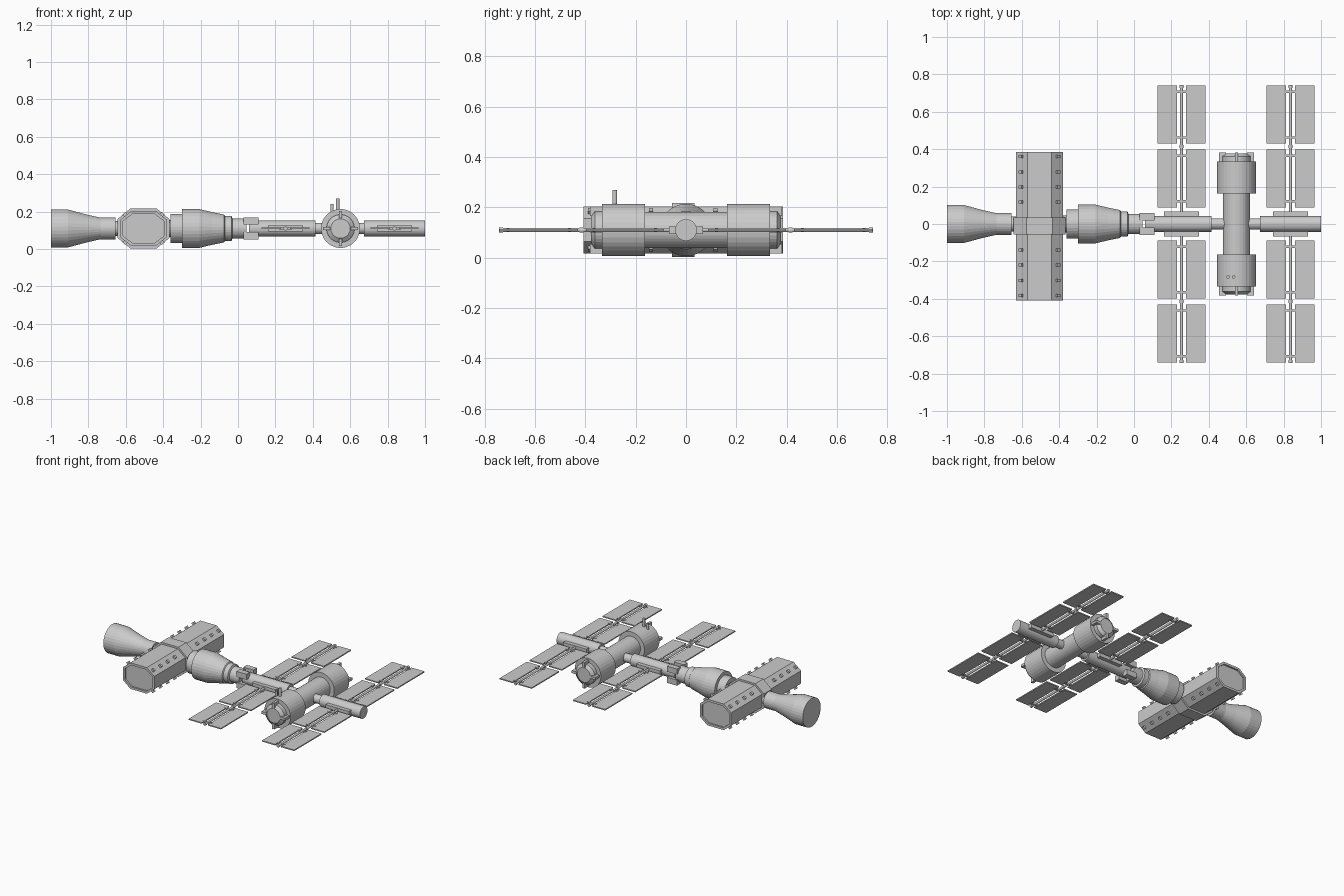
import bpy, bmesh, math
from mathutils import Matrix, Vector

if "Cube" in bpy.data.objects:
    bpy.data.objects.remove(bpy.data.objects["Cube"])

ZC = 0.11   # height of the station's main axis
HUB_X = 0.548
OCT_X, OCT_Y = -0.505, -0.011


def make(name, bm, matrix=None):
    bmesh.ops.recalc_face_normals(bm, faces=bm.faces)
    if matrix:
        bm.transform(matrix)
    me = bpy.data.meshes.new(name)
    bm.to_mesh(me)
    bm.free()
    ob = bpy.data.objects.new(name, me)
    bpy.context.collection.objects.link(ob)
    return ob


def box(name, x0, x1, y0, y1, z0, z1, rot=None):
    bm = bmesh.new()
    bmesh.ops.create_cube(bm, size=1)
    m = Matrix.Diagonal((x1 - x0, y1 - y0, z1 - z0, 1))
    m = Matrix.Translation(((x0 + x1) / 2, (y0 + y1) / 2, (z0 + z1) / 2)) @ m
    return make(name, bm, (rot @ m) if rot else m)


def loft(bm, sections):
    """Skin a list of equal-length closed sections and cap both ends."""
    rings = [[bm.verts.new(p) for p in s] for s in sections]
    n = len(rings[0])
    for a, b in zip(rings, rings[1:]):
        for i in range(n):
            bm.faces.new((a[i], a[(i + 1) % n], b[(i + 1) % n], b[i]))
    bm.faces.new(rings[0])
    bm.faces.new(rings[-1])


def lathe(name, profile, axis='X', origin=(0, 0, ZC), sides=32):
    """Turn (position, radius) pairs round an axis."""
    bm = bmesh.new()
    secs = []
    for t, r in profile:
        ring = []
        for i in range(sides):
            a = 2 * math.pi * (i + 0.5) / sides
            u, v = r * math.cos(a), r * math.sin(a)
            p = {'X': (t, u, v), 'Y': (u, t, v), 'Z': (u, v, t)}[axis]
            ring.append(Vector(p) + Vector(origin))
        secs.append(ring)
    loft(bm, secs)
    return make(name, bm)


def octagon_prism(name, stations):
    """Octagonal loft along y; stations are (y, size offset)."""
    bm = bmesh.new()
    secs = []
    for y, d in stations:
        w, h, tw, sh = 0.125 + d, 0.094 + d, 0.065 + d * 0.4, 0.046 + d * 0.4
        pts = [(w, sh), (tw, h), (-tw, h), (-w, sh), (-w, -sh), (-tw, -h), (tw, -h), (w, -sh)]
        secs.append([(OCT_X + a, OCT_Y + y, ZC + b) for a, b in pts])
    loft(bm, secs)
    return make(name, bm)


# Engine-like module at the far left
lathe("left_module", [(-1, .102), (-.91, .102), (-.81, .075), (-.735, .058), (-.655, .058)])
lathe("left_neck", [(-.66, .04), (-.62, .04)])

# Octagonal cross module with recessed ends, centre band and studs
octagon_prism("octagon_module", [(-.385, -.016), (-.397, -.016), (-.397, 0), (.397, 0),
                                 (.397, -.016), (.385, -.016)])
octagon_prism("octagon_band", [(-.045, 0), (-.045, .013), (.045, .013), (.045, 0)])
slope = math.atan2(.06, .048)
for sx in (-1, 1):
    for sz in (-1, 1):
        for sy in (-1, 1):
            for k in range(4):
                y = OCT_Y + sy * (.128 + .081 * k)
                m = (Matrix.Translation((OCT_X + sx * .095, y, ZC + sz * .07))
                     @ Matrix.Rotation(-sx * sz * slope, 4, 'Y'))
                box("octagon_stud", -.015, .015, -.008, .008, -.01, .01, m)
lathe("octagon_neck", [(-.39, .045), (-.355, .045)])

# Stepped middle module with docking claws
lathe("middle_module", [(-.36, .078), (-.30, .078), (-.30, .104), (-.205, .104), (-.14, .088), (-.075, .075),
                        (-.07, .068), (-.035, .068), (-.03, .055), (.045, .055)])
for sy in (-1, 1):
    for sz in (-1, 1):
        y, z = sy * .04, ZC + sz * .04
        box("docking_claw", .03, .11, y - .02, y + .02, z - .02, z + .02)

# Hub lying along y with a drum and clawed cap at each end
lathe("hub_body", [(-.34, .072), (.34, .072)], 'Y', (HUB_X, 0, ZC))
for s in (-1, 1):
    lathe("hub_drum", [(s * .163, .104), (s * .333, .104)], 'Y', (HUB_X, 0, ZC))
    lathe("hub_cap", [(s * .33, .075), (s * .362, .075), (s * .378, .052)], 'Y', (HUB_X, 0, ZC))
    for q in range(4):
        m = Matrix.Translation((HUB_X, 0, ZC)) @ Matrix.Rotation(q * math.pi / 2, 4, 'Y')
        y0, y1 = sorted((s * .325, s * .382))
        box("hub_claw", .055, .094, y0, y1, -.009, .009, m)
lathe("short_antenna", [(.18, .009), (.24, .009)], 'Z', (.503, -.283, 0), 12)
lathe("tall_antenna", [(.18, .009), (.27, .009)], 'Z', (.533, -.283, 0), 12)

# Booms either side of the hub, each carrying solar wings
for x0, x1 in ((.06, .415), (.675, 1.0)):
    lathe("boom", [(x0, .043), (x1, .043)])
lathe("boom_neck", [(.40, .03), (.69, .03)])
for cx in (.254, .837):
    box("wing_mount", cx - .093, cx + .093, -.068, .068, ZC - .015, ZC + .015)
    for s in (-1, 1):
        lathe("wing_spar", [(s * .06, .008), (s * .738, .008)], 'Y', (cx, 0, ZC), 12)
        for y in (.415, .735):
            lathe("spar_collar", [(s * (y - .008), .011), (s * (y + .008), .011)], 'Y', (cx, 0, ZC), 12)
        for ya in (.088, .43):
            y0, y1 = sorted((s * ya, s * (ya + .31)))
            for t in (-1, 1):
                xa, xb = sorted((cx + t * .024, cx + t * .128))
                box("solar_panel", xa, xb, y0, y1, ZC - .004, ZC + .004)
            for y in (y0 + .033, y1 - .033):
                box("panel_strut", cx - .035, cx + .035, y - .006, y + .006, ZC - .006, ZC + .006)
